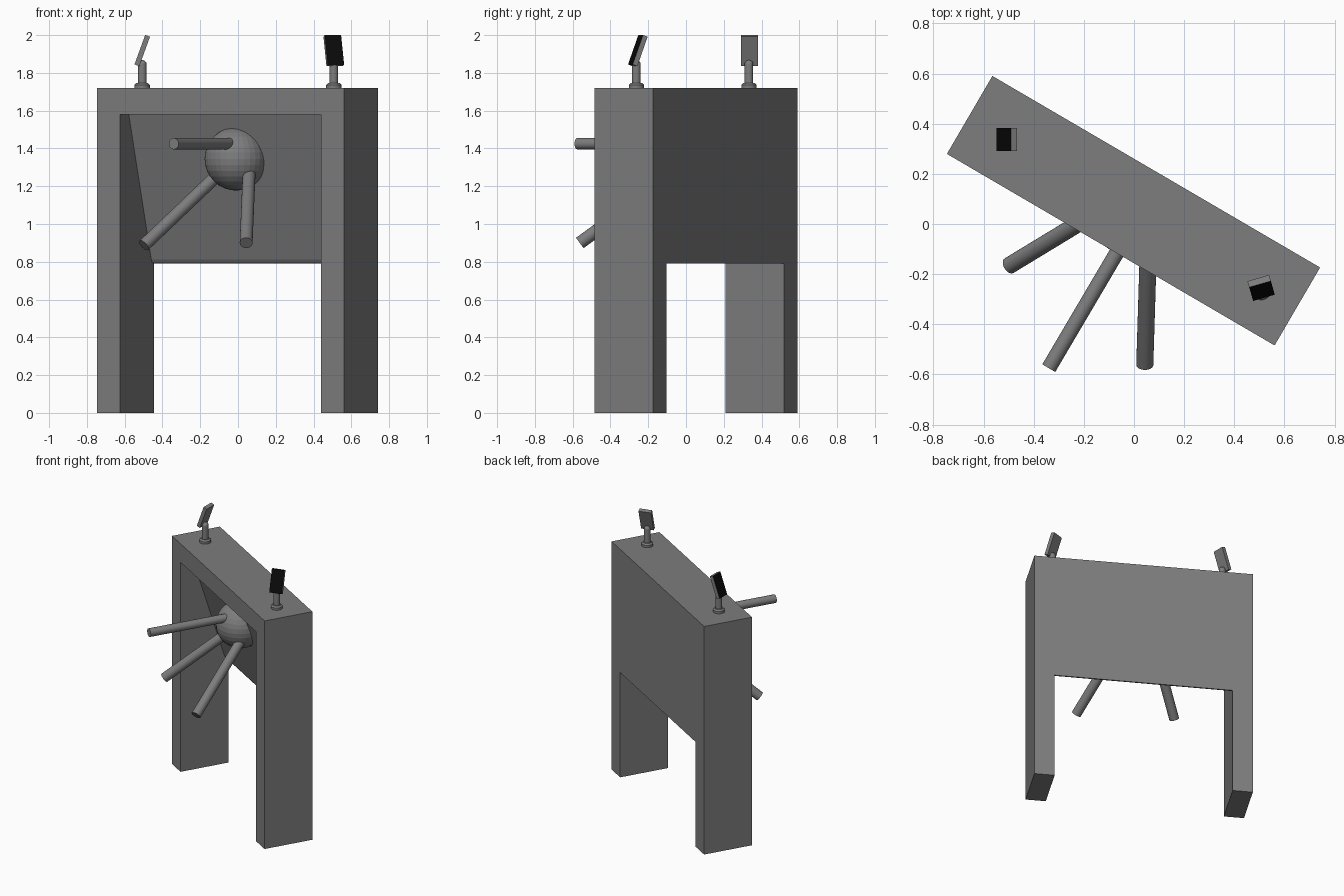
import bpy, bmesh, math
from mathutils import Matrix, Vector

if "Cube" in bpy.data.objects:
    bpy.data.objects.remove(bpy.data.objects["Cube"])

def mat(name, v):
    m = bpy.data.materials.new(name)
    m.diffuse_color = (v, v, v, 1)
    m.use_nodes = True
    m.node_tree.nodes["Principled BSDF"].inputs["Base Color"].default_value = m.diffuse_color
    return m

GREY = mat("matte grey", 0.205)
BLACK = mat("lens black", 0.003)

YAW = math.radians(-30.3)                       # whole frame is turned in plan
FRAME = Matrix.Translation((-0.002, 0.053, 0)) @ Matrix.Rotation(YAW, 4, 'Z')

def add(name, bm, m, mats=(GREY,), smooth=False):
    bmesh.ops.recalc_face_normals(bm, faces=bm.faces)
    me = bpy.data.meshes.new(name)
    bm.to_mesh(me)
    bm.free()
    for k in mats:
        me.materials.append(k)
    ob = bpy.data.objects.new(name, me)
    ob.matrix_world = m
    bpy.context.collection.objects.link(ob)
    if smooth:
        bpy.ops.object.select_all(action='DESELECT')
        ob.select_set(True)
        bpy.context.view_layer.objects.active = ob
        bpy.ops.object.shade_smooth_by_angle(angle=math.radians(35))
    return ob

def prism(profile, half):
    """Side profile (y, z) extruded along x from -half to half."""
    bm = bmesh.new()
    f = bm.faces.new([bm.verts.new((-half, y, z)) for y, z in profile])
    ext = bmesh.ops.extrude_face_region(bm, geom=[f])
    vs = [g for g in ext["geom"] if isinstance(g, bmesh.types.BMVert)]
    bmesh.ops.translate(bm, verts=vs, vec=(2 * half, 0, 0))
    return bm

def rod(name, a, b, r1, r2=None, seg=24):
    a, b = Vector(a), Vector(b)
    bm = bmesh.new()
    bmesh.ops.create_cone(bm, cap_ends=True, segments=seg, radius1=r1,
                          radius2=r1 if r2 is None else r2, depth=(b - a).length)
    rot = (b - a).to_track_quat('Z', 'Y').to_matrix().to_4x4()
    return add(name, bm, Matrix.Translation((a + b) / 2) @ rot, smooth=True)

def ball(name, m, r, u=32, v=16, smooth=False):
    bm = bmesh.new()
    bmesh.ops.create_uvsphere(bm, u_segments=u, v_segments=v, radius=r)
    return add(name, bm, m, smooth=smooth)

# Frame: a block with the leg opening and the sloping recess cut out
body = add("frame", prism([(-.18, 0), (.18, 0), (.18, 1.72), (-.18, 1.72)], .757), FRAME)
cutter = add("recess_cutter", prism([(-.3, -.1), (.3, -.1), (.3, .79), (.172, .79), (.16, .796),
                                     (.15, .812), (-.086, 1.58), (-.3, 1.58)], .617), FRAME)
cutter.hide_render = True
bpy.context.view_layer.update()
mod = body.modifiers.new("recess", 'BOOLEAN')
mod.operation, mod.solver, mod.object = 'DIFFERENCE', 'EXACT', cutter
bpy.context.view_layer.objects.active = body
bpy.ops.object.modifier_apply(modifier=mod.name)
bpy.data.objects.remove(cutter, do_unlink=True)

# Hub half sunk in the sloping panel, with three rods
ball("hub", FRAME @ Matrix.Translation((0, -.014, 1.345)), .168)
rod("upper_rod", (-.01, -.015, 1.425), (-.34, -.575, 1.425), .03)
rod("left_rod", (-.06, .10, 1.305), (-.498, -.166, .887), .034)
rod("right_rod", (.06, -.01, 1.30), (.043, -.562, .90), .034)

# Two small lamps on top, each on a stepped foot and post
for side, x, y, yaw in (("left", -.507, .333, -90), ("right", .507, -.263, 16)):
    rod(side + "_foot", (x, y, 1.718), (x, y, 1.737), .04)
    rod(side + "_foot_step", (x, y, 1.737), (x, y, 1.747), .04, .03)
    rod(side + "_post", (x, y, 1.74), (x, y, 1.845), .023)
    ball(side + "_knuckle", Matrix.Translation((x, y, 1.845)), .023, 16, 8, True)
    bm = bmesh.new()
    bmesh.ops.create_cube(bm, size=1, matrix=Matrix.Diagonal((.09, .027, .166, 1)))
    bm.normal_update()
    for f in bm.faces:                          # front of the head is black
        f.material_index = 1 if f.normal.y < -.5 else 0
    off = Vector((0, .008, 0)) if side == "right" else Vector((0, .004, 0))
    add(side + "_lamp_head", bm,
        Matrix.Translation(Vector((x, y, 1.918)) + off)
        @ Matrix.Rotation(math.radians(yaw), 4, 'Z')
        @ Matrix.Rotation(math.radians(-20), 4, 'X'), (GREY, BLACK))
